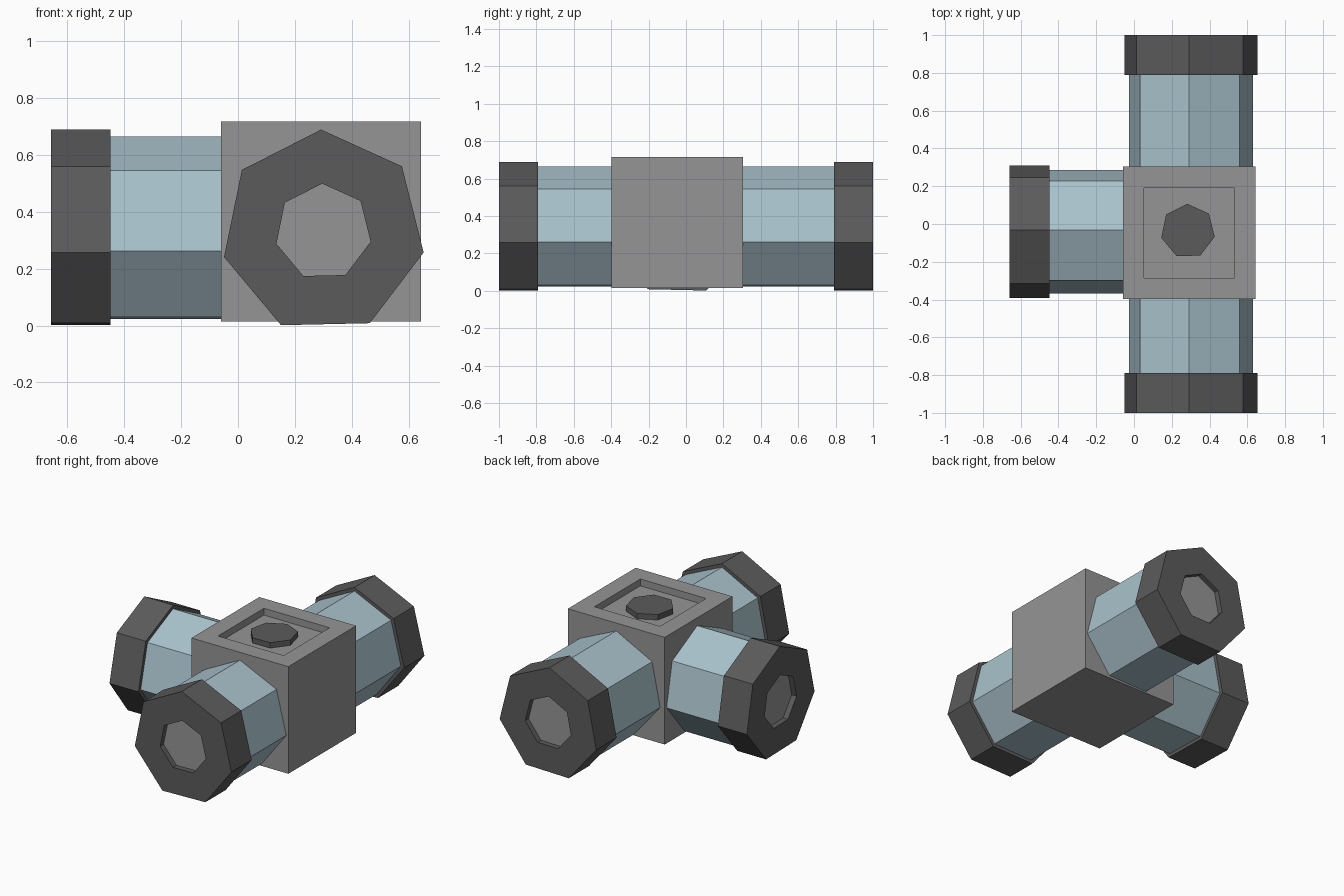
import bpy, bmesh, math
from mathutils import Vector

if "Cube" in bpy.data.objects:
    bpy.data.objects.remove(bpy.data.objects["Cube"])


def material(name, rgb):
    m = bpy.data.materials.new(name)
    m.diffuse_color = (*rgb, 1)
    m.use_nodes = True
    m.node_tree.nodes["Principled BSDF"].inputs["Base Color"].default_value = m.diffuse_color
    return m


GREY = material("grey", (0.30, 0.30, 0.30))
DARK = material("dark_grey", (0.105, 0.105, 0.105))
BLUE = material("pale_blue", (0.40, 0.54, 0.60))
X, Y, Z = Vector((1, 0, 0)), Vector((0, 1, 0)), Vector((0, 0, 1))
START = math.radians(91.3)      # slight twist of the seven-sided sections


def finish(bm, name, mats):
    bmesh.ops.recalc_face_normals(bm, faces=bm.faces)
    mesh = bpy.data.meshes.new(name)
    bm.to_mesh(mesh)
    bm.free()
    for m in mats:
        mesh.materials.append(m)
    ob = bpy.data.objects.new(name, mesh)
    bpy.context.collection.objects.link(ob)
    return ob


def loft(name, centre, u, v, d, sections, mats, cap=False):
    """Seven-sided rings of (radius, distance along d), bridged in order."""
    bm = bmesh.new()
    rings = []
    for r, t in sections:
        angles = [START + i * math.tau / 7 for i in range(7)]
        rings.append([bm.verts.new(centre + d * t + (u * math.cos(a) + v * math.sin(a)) * r)
                      for a in angles])
    for a, b in zip(rings, rings[1:]):
        for i in range(7):
            j = (i + 1) % 7
            bm.faces.new((a[i], a[j], b[j], b[i]))
    if cap:
        bm.faces.new(rings[-1]).material_index = len(mats) - 1
    return finish(bm, name, mats)


# Central block with a square recess in its top
bm = bmesh.new()
bmesh.ops.create_cube(bm, size=1)
for vert in bm.verts:
    vert.co = Vector((0.2925, -0.0465, 0.365)) + vert.co * 0.703
bm.normal_update()
top = max(bm.faces, key=lambda f: f.calc_center_median().z)
bmesh.ops.inset_region(bm, faces=[top], thickness=0.16)
inner = bmesh.ops.extrude_discrete_faces(bm, faces=[top])["faces"][0]
bmesh.ops.translate(bm, verts=inner.verts, vec=(0, 0, -0.045))
finish(bm, "central_block", [GREY])

# Seven-sided knob sitting in the recess
loft("top_knob", Vector((0.285, -0.038, 0)), X, Y, Z,
     [(0.145, 0.67), (0.145, 0.707)], [DARK], cap=True)

# Three pipes, each ending in a collar with a shallow socket
branches = [
    ("front", Vector((0.30, 0, 0.329)), X, -Y, 0.38, 0.79, 1.0),
    ("back", Vector((0.30, 0, 0.329)), X, Y, 0.28, 0.79, 1.0),
    ("left", Vector((0, -0.04, 0.329)), -Y, -X, 0.04, 0.448, 0.658),
]
for side, centre, u, d, root, neck, end in branches:
    loft(side + "_pipe", centre, u, Z, d, [(0.336, root), (0.336, neck)], [BLUE])
    loft(side + "_collar", centre, u, Z, d,
         [(0.336, neck), (0.36, neck), (0.36, end), (0.17, end), (0.17, end - 0.035)],
         [DARK, GREY], cap=True)
